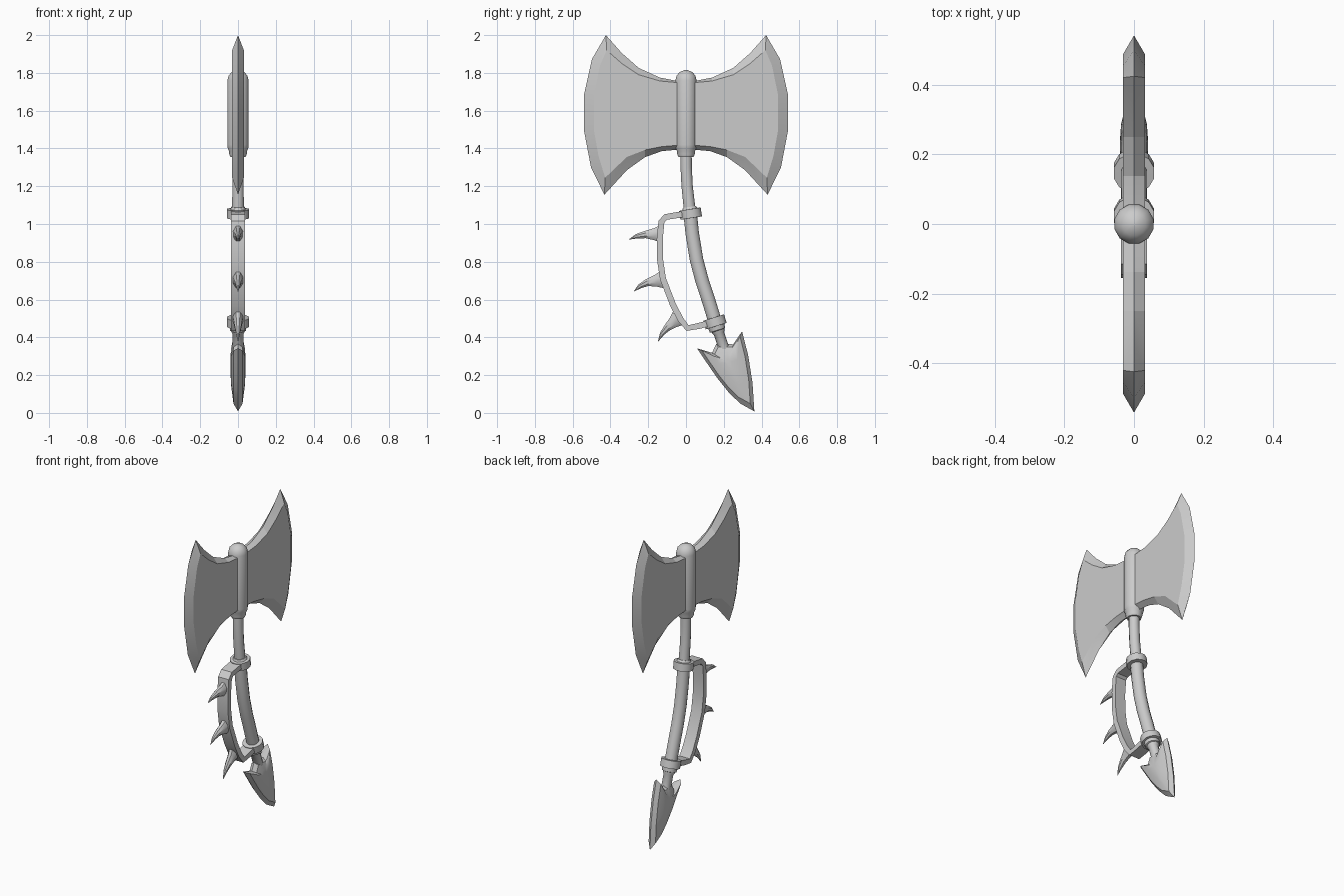
import bpy, bmesh, math
from mathutils import Vector

if "Cube" in bpy.data.objects:
    bpy.data.objects.remove(bpy.data.objects["Cube"])


def finish(name, bm, angle=35):
    bmesh.ops.remove_doubles(bm, verts=bm.verts, dist=1e-5)
    bmesh.ops.recalc_face_normals(bm, faces=bm.faces)
    me = bpy.data.meshes.new(name)
    bm.to_mesh(me)
    bm.free()
    me.shade_smooth()
    me.set_sharp_from_angle(angle=math.radians(angle))
    ob = bpy.data.objects.new(name, me)
    bpy.context.collection.objects.link(ob)
    return ob


def bridge(bm, a, b):
    for i in range(len(a)):
        j = (i + 1) % len(a)
        bm.faces.new((a[i], a[j], b[j], b[i]))


def sweep(name, pts, sides=12, square=False, angle=35):
    """Sweep along (y, z, half width in x, half width in the yz plane)."""
    bm = bmesh.new()
    rings = []
    P = [Vector((p[0], p[1])) for p in pts]
    for i, (y, z, rx, rn) in enumerate(pts):
        a, b = P[max(i - 1, 0)], P[min(i + 1, len(P) - 1)]
        t = (b - a).normalized()
        n = Vector((-t.y, t.x))
        k = math.sqrt(2) if square else 1
        ring = []
        for s in range(sides):
            w = 2 * math.pi * (s + 0.5) / sides
            c, d = k * rx * math.cos(w), k * rn * math.sin(w)
            ring.append(bm.verts.new((c, y + n.x * d, z + n.y * d)))
        if rings:
            bridge(bm, rings[-1], ring)
        rings.append(ring)
    bm.faces.new(rings[0])
    bm.faces.new(rings[-1])
    return finish(name, bm, angle)


def round_sweep(name, pts, sides=12):
    return sweep(name, [(y, z, r, r) for y, z, r in pts], sides)


# Double blade: sharp outer edge at x = 0, flat raised face inside
outer = [(0, 1.755), (.06, 1.76), (.138, 1.775), (.25, 1.826), (.34, 1.905), (.424, 2.0),
         (.498, 1.873), (.541, 1.68), (.541, 1.50), (.503, 1.30), (.432, 1.155),
         (.313, 1.285), (.217, 1.354), (.127, 1.386), (0, 1.397)]
inner = [(0, 1.745), (.06, 1.75), (.138, 1.757), (.25, 1.79), (.34, 1.85), (.42, 1.92),
         (.455, 1.84), (.488, 1.68), (.488, 1.50), (.463, 1.36), (.428, 1.245),
         (.313, 1.355), (.217, 1.392), (.127, 1.41), (0, 1.42)]
for side, name in ((1, "blade_back"), (-1, "blade_front")):
    bm = bmesh.new()
    edge = [bm.verts.new((0, side * y, z)) for y, z in outer]
    for x in (.031, -.031):
        ring = [bm.verts.new((x, side * y, z)) for y, z in inner]
        bridge(bm, edge, ring)
        bm.faces.new(ring)
    finish(name, bm, 12)

# Domed socket holding the blades
round_sweep("head_socket", [(0, 1.355, .042), (0, 1.37, .048), (0, 1.385, .048), (0, 1.40, .056),
                            (0, 1.42, .058), (0, 1.76, .058), (0, 1.785, .052),
                            (0, 1.805, .034), (0, 1.815, .008)])

# Curved handle
round_sweep("handle", [(0, 1.40, .031), (.001, 1.3, .031), (.006, 1.2, .031), (.018, 1.09, .032),
                       (.019, 1.085, .037), (.033, .95, .037), (.056, .81, .037), (.085, .70, .037),
                       (.118, .60, .037), (.152, .49, .037), (.172, .43, .036),
                       (.175, .42, .029), (.212, .31, .029)])

# Collars around the handle
def collar(name, y, z, slope, layers):
    t = Vector((slope, -1)).normalized()
    round_sweep(name, [(y + t.x * h, z + t.y * h, r) for h, r in layers])

collar("upper_collar", .024, 1.055, .16, [(-.036, .036), (-.024, .042), (-.0235, .06), (.0235, .06), (.024, .04)])
collar("lower_collar", .153, .482, .31, [(-.024, .04), (-.0235, .06), (.0235, .06), (.024, .046), (.046, .044), (.05, .034)])

# Knuckle guard strap
guard = [(.02, 1.057), (-.06, 1.045), (-.108, 1.037), (-.13, 1.012), (-.139, .92), (-.137, .81),
         (-.122, .71), (-.07, .575), (-.03, .497), (.008, .449), (.07, .461), (.15, .482)]
sweep("guard", [(y, z, .037, .016) for y, z in guard], 4, True)

# Curved spikes on the guard: base, middle, tip
spikes = [((-.14, .947), (-.215, .944), (-.302, .918)),
          ((-.13, .705), (-.205, .69), (-.276, .643)),
          ((-.042, .50), (-.098, .452), (-.148, .378))]
for i, (a, b, c) in enumerate(spikes):
    a, b, c = Vector(a), Vector(b), Vector(c)
    path = [(a, .029, .048), (a.lerp(b, .4), .024, .034), (b, .018, .021),
            (b.lerp(c, .5) + Vector((-.004, .004)), .011, .013), (c, .001, .001)]
    sweep(f"guard_spike_{i + 1}", [(p.x, p.y, rx, rn) for p, rx, rn in path], 8)

# Barbed spearhead pommel: lens-shaped layers shrinking to the middle
spear = [(.058, .342), (.138, .318), (.16, .365), (.215, .365), (.25, .363), (.297, .432),
         (.329, .305), (.352, .16), (.362, .008), (.286, .05), (.225, .11), (.165, .185), (.11, .265)]
centre = Vector((.225, .265))
bm = bmesh.new()
rim = [bm.verts.new((0, y, z)) for y, z in spear]
for s in (1, -1):
    prev = rim
    for k, x in ((.84, .024), (.45, .037), (.15, .040)):
        q = [centre.lerp(Vector(p), k) for p in spear]
        ring = [bm.verts.new((s * x, p.x, p.y)) for p in q]
        bridge(bm, prev, ring)
        prev = ring
    bm.faces.new(prev)
finish("spear_pommel", bm, 30)
